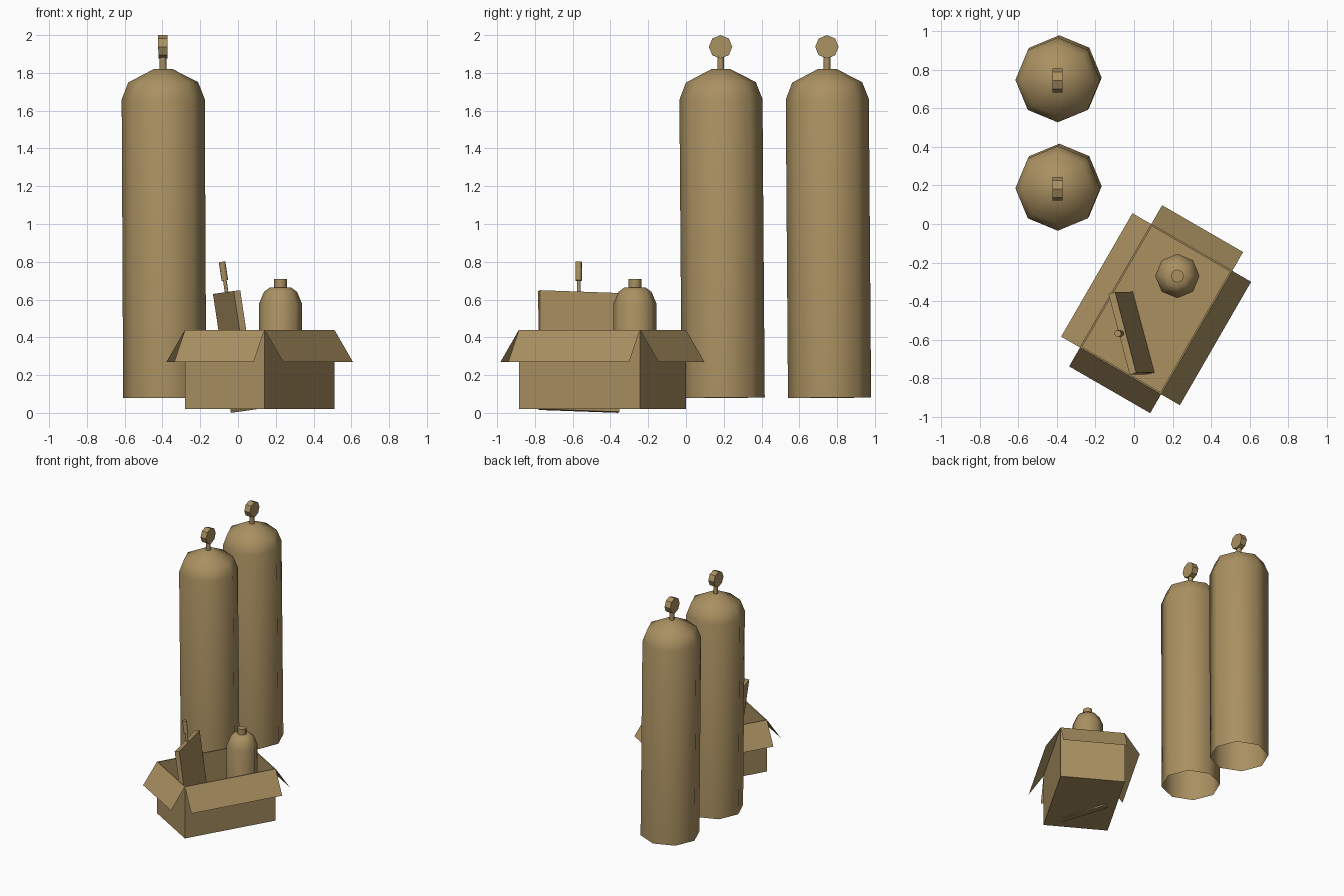
import bpy, bmesh
from math import pi, cos, sin, radians
from mathutils import Vector, Matrix

if "Cube" in bpy.data.objects:
    bpy.data.objects.remove(bpy.data.objects["Cube"])

tan = bpy.data.materials.new("tan")
tan.diffuse_color = (0.40, 0.28, 0.12, 1)
tan.use_nodes = True
tan.node_tree.nodes["Principled BSDF"].inputs["Base Color"].default_value = tan.diffuse_color


def finish(name, bm, matrix=Matrix(), smooth=False, recalc=True):
    if recalc:
        bmesh.ops.recalc_face_normals(bm, faces=bm.faces)
    me = bpy.data.meshes.new(name)
    bm.to_mesh(me)
    bm.free()
    me.materials.append(tan)
    if smooth:
        me.shade_smooth()
        me.set_sharp_from_angle(angle=radians(55))
    ob = bpy.data.objects.new(name, me)
    bpy.context.collection.objects.link(ob)
    ob.matrix_world = matrix
    return ob


def lathe(name, profile, matrix, smooth=True, base=False, sides=8):
    """Revolve (radius, height) points about local z, closing the top."""
    bm = bmesh.new()
    rings = [[bm.verts.new((r * cos(2 * pi * i / sides), r * sin(2 * pi * i / sides), z))
              for i in range(sides)] for r, z in profile]
    for a, b in zip(rings, rings[1:]):
        for i in range(sides):
            j = (i + 1) % sides
            bm.faces.new((a[i], a[j], b[j], b[i]))
    bm.faces.new(rings[-1])
    if base:
        bm.faces.new(rings[0][::-1])
    return finish(name, bm, matrix, smooth)


# Two tall gas tanks, open underneath, leaning very slightly
for n, y in (("front", 0.197), ("back", 0.76)):
    frame = (Matrix.Translation((-0.388, y, 0.08))
             @ Matrix.Rotation(0.0075, 4, 'X') @ Matrix.Rotation(-0.005, 4, 'Y'))
    lathe(n + "_tank", [(0.22, 0), (0.22, 1.58), (0.185, 1.67), (0.05, 1.74)], frame)
    lathe(n + "_tank_stem", [(0.018, 1.73), (0.018, 1.81)], frame)
    # Valve wheel, axis along x
    wheel = frame @ Matrix.Translation((-0.025, 0, 1.858)) @ Matrix.Rotation(pi / 2, 4, 'Y')
    lathe(n + "_tank_valve", [(0.062, 0), (0.062, 0.05)], wheel, False, True)

# Open carton
W, L, H = 0.243, 0.37, 0.42
box = Matrix.Translation((0.115, -0.4425, 0.02)) @ Matrix.Rotation(radians(-30), 4, 'Z')
corners = [(-W, -L), (W, -L), (W, L), (-W, L)]
bm = bmesh.new()
low = [bm.verts.new((x, y, 0)) for x, y in corners]
top = [bm.verts.new((x, y, H)) for x, y in corners]
bm.faces.new(low[::-1])
for i in range(4):
    j = (i + 1) % 4
    bm.faces.new((low[i], low[j], top[j], top[i]))
carton = finish("carton", bm, box, recalc=False)
wall = carton.modifiers.new("wall", 'SOLIDIFY')
wall.thickness = 0.012
wall.offset = -1

# Folded-out flaps
for i in range(4):
    a, b = Vector(corners[i]), Vector(corners[(i + 1) % 4])
    d = (b - a).normalized()
    out = Vector((d.y, -d.x)) * 0.113
    bm = bmesh.new()
    bm.faces.new([bm.verts.new((p.x, p.y, z)) for p, z in
                  ((a + out, H - 0.17), (b + out, H - 0.17), (b, H), (a, H))])
    finish("carton_flap_%d" % (i + 1), bm, box, recalc=False)

# Bottle standing in the carton
frame = Matrix.Translation((0.225, -0.27, 0))
lathe("bottle", [(0.115, 0.034), (0.115, 0.575), (0.088, 0.64), (0.055, 0.665)],
      frame, base=True)
lathe("bottle_cap", [(0.034, 0.655), (0.034, 0.71)], frame)

# Leaning flat case with antenna
u = Vector((0.11, -0.42, 0.015)).normalized()
w = Vector((-0.15, 0, 0.989))
w = (w - u * w.dot(u)).normalized()
n = w.cross(u)
frame = Matrix((n, u, w)).transposed()
if frame.determinant() < 0:
    frame = Matrix((-n, u, w)).transposed()
frame = Matrix.Translation((-0.013, -0.567, 0.325)) @ frame.to_4x4()
bm = bmesh.new()
bmesh.ops.create_cube(bm, size=1, matrix=Matrix.Diagonal((0.036, 0.434, 0.636, 1)))
finish("flat_case", bm, frame)
lathe("antenna_stem", [(0.01, 0.31), (0.01, 0.39)], frame)
lathe("antenna_tip", [(0.018, 0.38), (0.018, 0.48)], frame, base=True)
